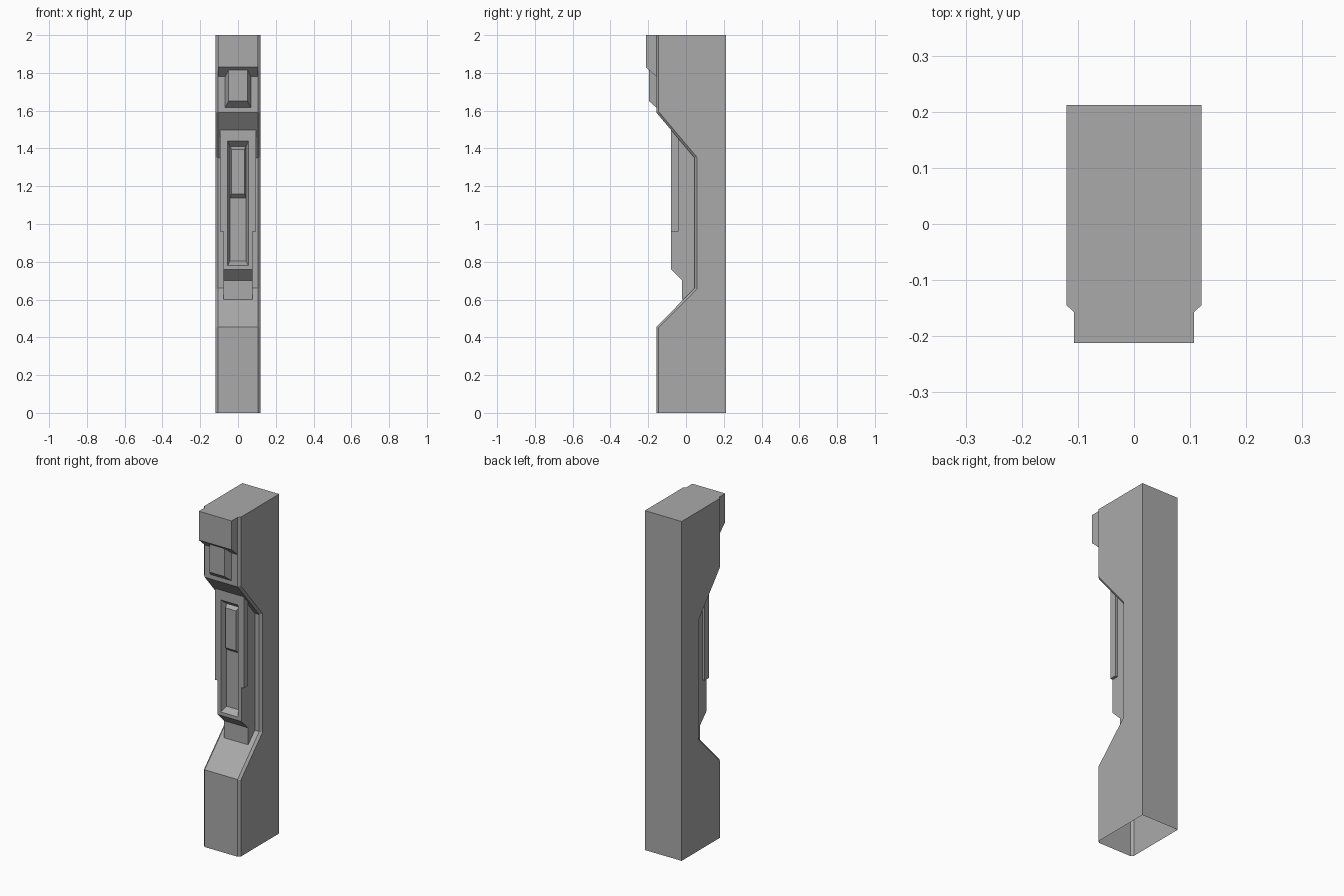
import bpy, bmesh

cube = bpy.data.objects.get("Cube")
if cube:
    bpy.data.objects.remove(cube, do_unlink=True)

grey = bpy.data.materials.new("panel_grey")
grey.use_nodes = True
grey.diffuse_color = (0.4, 0.4, 0.4, 1)
grey.node_tree.nodes["Principled BSDF"].inputs["Base Color"].default_value = (0.4, 0.4, 0.4, 1)


def finish(name, bm):
    bmesh.ops.recalc_face_normals(bm, faces=bm.faces)
    mesh = bpy.data.meshes.new(name)
    bm.to_mesh(mesh)
    bm.free()
    mesh.materials.append(grey)
    obj = bpy.data.objects.new(name, mesh)
    bpy.context.collection.objects.link(obj)
    return obj


def prism(name, half_width, profile):
    """Extrude a (y, z) side profile across x."""
    bm = bmesh.new()
    face = bm.faces.new([bm.verts.new((-half_width, y, z)) for y, z in profile])
    out = bmesh.ops.extrude_face_region(bm, geom=[face])["geom"]
    moved = [v for v in out if isinstance(v, bmesh.types.BMVert)]
    bmesh.ops.translate(bm, verts=moved, vec=(2 * half_width, 0, 0))
    return finish(name, bm)


def frustum(name, front, back):
    """Tapered block between two (y, half width, low z, high z) rectangles."""
    bm = bmesh.new()
    rings = []
    for y, w, low, high in (front, back):
        corners = ((-w, low), (w, low), (w, high), (-w, high))
        rings.append([bm.verts.new((x, y, z)) for x, z in corners])
        bm.faces.new(rings[-1])
    a, b = rings
    for i in range(4):
        j = (i + 1) % 4
        bm.faces.new((a[i], a[j], b[j], b[i]))
    return finish(name, bm)


def boolean(target, tool, operation):
    mod = target.modifiers.new(operation.title(), "BOOLEAN")
    mod.operation = operation
    mod.solver = "EXACT"
    mod.object = tool
    tool.hide_render = True
    bpy.context.view_layer.objects.active = target
    bpy.ops.object.modifier_apply(modifier=mod.name)
    bpy.data.objects.remove(tool, do_unlink=True)


# Column shell: bevelled front edges, open underneath
front_line = [(-0.157, 0), (-0.157, 0.455), (0.045, 0.66),
              (0.045, 1.35), (-0.157, 1.59), (-0.157, 2)]
side_line = [(-0.145, 0), (-0.145, 0.45), (0.057, 0.655),
             (0.057, 1.355), (-0.145, 1.595), (-0.145, 2)]
bm = bmesh.new()
fronts, sides, backs = [], [], []
for s in (-1, 1):
    fronts.append([bm.verts.new((s * 0.107, y, z)) for y, z in front_line])
    sides.append([bm.verts.new((s * 0.12, y, z)) for y, z in side_line])
    backs.append([bm.verts.new((s * 0.12, 0.212, z)) for z in (0, 2)])
    bm.faces.new(sides[-1] + backs[-1][::-1])
for a, b in ((sides[0], fronts[0]), (fronts[0], fronts[1]),
             (fronts[1], sides[1]), (backs[1], backs[0])):
    for i in range(len(a) - 1):
        bm.faces.new((a[i], b[i], b[i + 1], a[i + 1]))
bm.faces.new([line[-1] for line in (backs[0], sides[0], fronts[0],
                                    fronts[1], sides[1], backs[1])])
finish("column_shell", bm)

# Head panel and the tapered block below it
prism("head_panel", 0.107, [(-0.157, 2), (-0.212, 2), (-0.212, 1.83), (-0.157, 1.78)])
frustum("head_block", (-0.195, 0.05, 1.65, 1.815), (-0.15, 0.072, 1.61, 1.815))

# Middle housing with wider upper flange and a sloped-wall recess
housing = prism("middle_housing", 0.078,
                [(0.06, 0.6), (-0.02, 0.6), (-0.02, 0.7), (-0.08, 0.76),
                 (-0.08, 1.5), (0.06, 1.34)])
flange = prism("housing_flange", 0.094,
               [(-0.04, 0.96), (-0.08, 0.96), (-0.08, 1.5), (-0.04, 1.453)])
boolean(housing, flange, "UNION")
recess = frustum("recess_cutter", (-0.09, 0.059, 0.773, 1.449),
                 (-0.045, 0.042, 0.804, 1.409))
boolean(housing, recess, "DIFFERENCE")

# Raised insert in the upper part of the recess
frustum("recess_insert", (-0.068, 0.034, 1.16, 1.395), (-0.044, 0.042, 1.138, 1.412))
